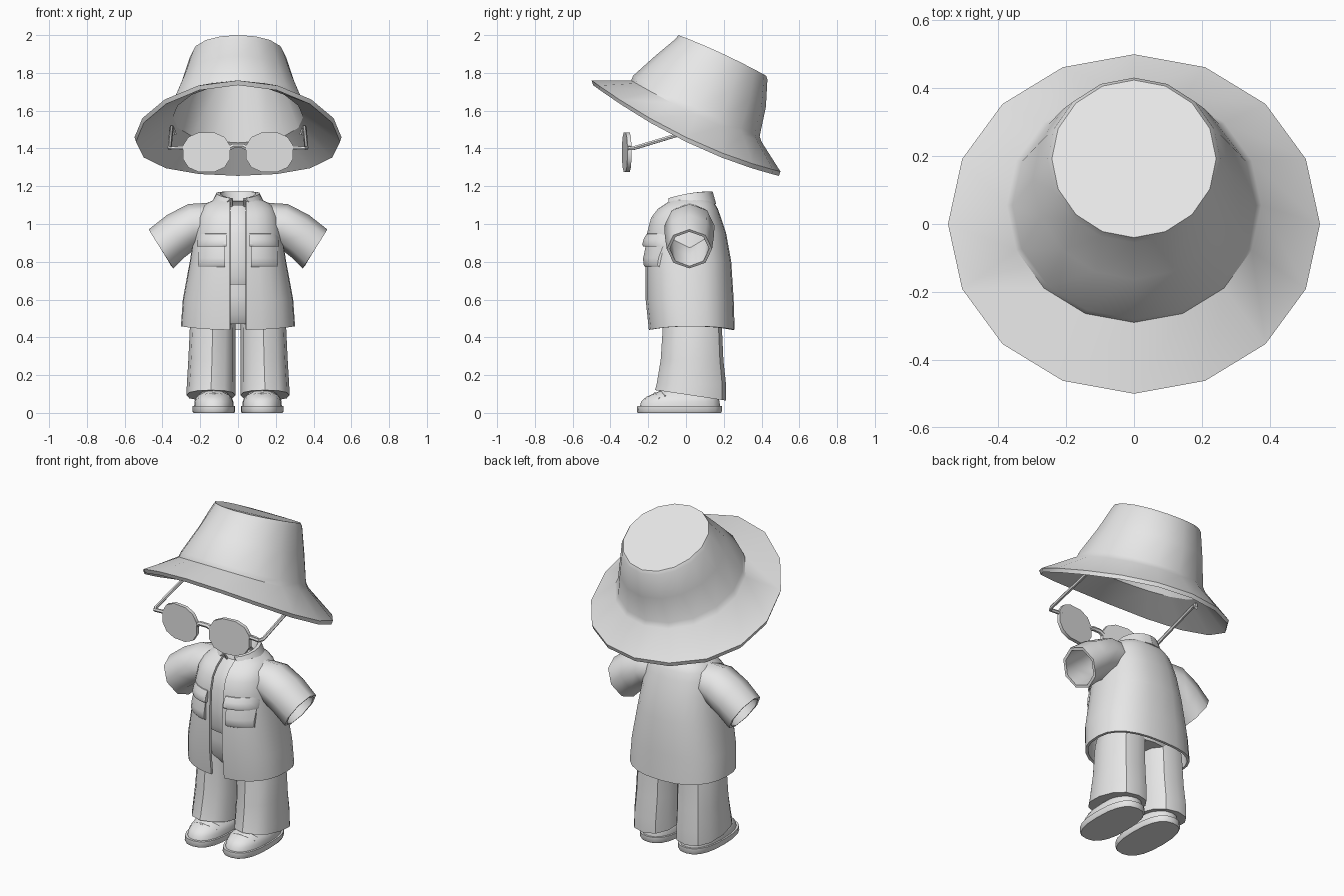
import bpy, bmesh, math

if "Cube" in bpy.data.objects:
    bpy.data.objects.remove(bpy.data.objects["Cube"])

grey = bpy.data.materials.new("light_grey")
grey.diffuse_color = (0.8, 0.8, 0.8, 1)
grey.use_nodes = True
grey.node_tree.nodes["Principled BSDF"].inputs["Base Color"].default_value = grey.diffuse_color
PI = math.pi


def sp(v, p):
    """Signed power, used for rounded-box outlines."""
    return math.copysign(abs(v) ** p, v)


def lerp_rows(rows, z):
    """Interpolate a table of rows keyed by height."""
    for a, b in zip(rows, rows[1:]):
        if a[0] <= z <= b[0]:
            f = (z - a[0]) / (b[0] - a[0])
            return [u + (v - u) * f for u, v in zip(a, b)]
    return rows[0] if z < rows[0][0] else rows[-1]


def oval(z, hx, yf, yb, cx=0, n=16, p=1.0):
    """Flat oval ring; the first point faces the front."""
    cy, ry = (yf + yb) / 2, (yb - yf) / 2
    return [(cx + hx * sp(math.sin(2 * PI * i / n), p),
             cy - ry * sp(math.cos(2 * PI * i / n), p), z) for i in range(n)]


def finish(ob, angle, thick=0, mirror=False):
    """Apply thickness and mirroring, then smooth shading with sharp edges."""
    if thick:
        m = ob.modifiers.new("thickness", 'SOLIDIFY')
        m.thickness, m.offset = thick, 0
    if mirror:
        ob.modifiers.new("mirror", 'MIRROR').use_clip = True
    ob.data.materials.append(grey)
    bpy.ops.object.select_all(action='DESELECT')
    ob.select_set(True)
    bpy.context.view_layer.objects.active = ob
    bpy.ops.object.convert(target='MESH')
    bpy.ops.object.shade_smooth_by_angle(angle=math.radians(angle))


def loft(name, rings, caps=(True, True), closed=True, angle=38, thick=0, mirror=False):
    """Skin a list of equal-length rings."""
    bm = bmesh.new()
    vs = [[bm.verts.new(c) for c in r] for r in rings]
    n = len(rings[0])
    for a, b in zip(vs, vs[1:]):
        for i in range(n if closed else n - 1):
            j = (i + 1) % n
            bm.faces.new((a[i], a[j], b[j], b[i]))
    if caps[0]:
        bm.faces.new(vs[0])
    if caps[1]:
        bm.faces.new(vs[-1])
    bmesh.ops.recalc_face_normals(bm, faces=bm.faces)
    me = bpy.data.meshes.new(name)
    bm.to_mesh(me)
    bm.free()
    ob = bpy.data.objects.new(name, me)
    bpy.context.collection.objects.link(ob)
    finish(ob, angle, thick, mirror)


def tube(name, pts, r, mirror=False):
    """Thin rod along a path."""
    cu = bpy.data.curves.new(name, 'CURVE')
    cu.dimensions, cu.bevel_depth, cu.bevel_resolution = '3D', r, 1
    cu.use_fill_caps = True
    s = cu.splines.new('POLY')
    s.points.add(len(pts) - 1)
    for q, c in zip(s.points, pts):
        q.co = (*c, 1)
    ob = bpy.data.objects.new(name, cu)
    bpy.context.collection.objects.link(ob)
    bpy.ops.object.select_all(action='DESELECT')
    ob.select_set(True)
    bpy.context.view_layer.objects.active = ob
    bpy.ops.object.convert(target='MESH')
    ob = bpy.context.object
    ob.data.materials.clear()
    finish(ob, 50, 0, mirror)


# Bucket hat: tilted rings from inner crown, around the rim, up to the top
def hat_ring(cy, rx, ry, zf, zb, droop):
    out = []
    for i in range(16):
        t = 2 * PI * i / 16
        s, c = math.sin(t), math.cos(t)
        out.append((rx * s, cy - ry * c, zf + (zb - zf) * (1 - c) / 2 - droop * s * s))
    return out


loft("hat", [hat_ring(*r) for r in (
    (.19, .225, .21, 1.95, 1.755, 0),
    (.055, .345, .32, 1.74, 1.43, .02),
    (0, .54, .492, 1.735, 1.255, .06),
    (0, .548, .5, 1.76, 1.278, .06),
    (.055, .375, .345, 1.76, 1.435, .02),
    (.055, .358, .335, 1.785, 1.465, .01),
    (.13, .298, .293, 1.89, 1.62, 0),
    (.188, .255, .243, 1.98, 1.765, -.01),
    (.192, .242, .232, 2.0, 1.785, -.01))], angle=32)

# Glasses: lenses, bridge and temples with ear hooks
lens = []
for dy in (-.01, .012):
    ring = []
    for i in range(12):
        t = 2 * PI * (i + .5) / 12
        x = .167 + .129 * sp(math.cos(t), .85)
        ring.append((x, -.33 + dy + .03 * (x - .035) / .26, 1.38 + .108 * sp(math.sin(t), .85)))
    lens.append(ring)
loft("lens", lens, mirror=True)
tube("glasses_bridge", [(-.05, -.325, 1.4), (-.025, -.325, 1.413), (.025, -.325, 1.413), (.05, -.325, 1.4)], .014)
tube("glasses_temple", [(.27, -.3, 1.405), (.35, -.3, 1.4), (.362, -.275, 1.402), (.352, .09, 1.512),
                        (.345, .12, 1.505), (.335, .135, 1.475)], .011, True)

# Open shirt body: height, half width, front, back
BODY = [(.44, .295, -.19, .25), (.6, .285, -.207, .245), (.8, .248, -.208, .232), (.95, .225, -.2, .205),
        (1.03, .21, -.18, .178), (1.075, .19, -.145, .163), (1.105, .16, -.1, .145), (1.135, .095, -.065, .115)]
P = .82
shell = []
for k, (z, rx, yf, yb) in enumerate(BODY):
    t0 = math.asin((.042 / rx) ** (1 / P))
    ring = []
    for i in range(25):
        t = t0 + (2 * PI - 2 * t0) * i / 24
        lift = .018 * math.sin(t) ** 2 if k == 0 else 0
        ring.append((rx * sp(math.sin(t), P), (yf + yb) / 2 - (yb - yf) / 2 * sp(math.cos(t), P), z + lift))
    shell.append(ring)
loft("shirt_body", shell, (False, False), closed=False, thick=.015)


def body_y(x, z):
    """Front surface of the shirt."""
    _, rx, yf, yb = lerp_rows(BODY, z)
    s = min(1, x / rx) ** (1 / P)
    return (yf + yb) / 2 - (yb - yf) / 2 * math.sqrt(1 - s * s) ** P


# Sleeves: centre x, centre z, lean of the opening, half height, half depth
sleeve = []
for cx, cz, ux, uz, ry in ((.14, 1.005, 0, .1, .1), (.24, .99, .02, .108, .125),
                           (.33, .935, .04, .107, .122), (.408, .868, .06, .097, .112)):
    sleeve.append([(cx + ux * math.cos(t), .018 + ry * math.sin(t), cz + uz * math.cos(t))
                   for t in (2 * PI * i / 8 for i in range(8))])
loft("sleeve", sleeve, (False, False), angle=50, thick=.016, mirror=True)

# Folded collar: inner stand, top fold, outer fall with points in front
collar = []
for rx, ry, zb, zf, end in ((.085, .085, 1.12, 1.09, .35), (.098, .105, 1.168, 1.13, .3),
                            (.112, .118, 1.168, 1.13, .35), (.14, .135, 1.105, 1.085, .62)):
    row = []
    for i in range(9):
        t = PI + (end - PI) * i / 8
        f = ((1 + math.cos(t)) / 2) ** 2
        row.append((rx * math.sin(t), .02 - ry * math.cos(t), zb + (zf - zb) * f))
    collar.append(row)
loft("collar", collar, (False, False), closed=False, thick=.01, mirror=True)


# Chest pockets: a profile swept sideways along the chest
def pocket(name, profile, x0, x1):
    xs = [x0 + (x1 - x0) * i / 6 for i in range(7)]
    loft(name, [[(x, body_y(x, z) - d, z) for z, d in profile] for x in xs], mirror=True)


pocket("pocket_bag", [(.885, -.01), (.885, .014), (.82, .024), (.785, .022), (.772, .012), (.77, -.01)], .07, .212)
pocket("pocket_flap", [(.952, -.01), (.948, .012), (.92, .026), (.892, .032), (.88, .026), (.882, -.01)], .06, .218)

# Undershirt seen through the open front
loft("undershirt", [oval(*r) for r in (
    (.68, .2, -.15, .19), (.72, .205, -.165, .195), (.82, .2, -.168, .19), (.95, .18, -.158, .17),
    (1.04, .14, -.125, .14), (1.1, .085, -.06, .1))])

# Trousers: hips and creased legs
loft("trouser_hips", [oval(*r) for r in (
    (.47, .21, -.09, .18), (.52, .235, -.125, .2), (.62, .225, -.14, .2), (.72, .2, -.14, .19))])
legs = []
for k, (z, cx, hx, yf, yb) in enumerate(((.1, .142, .122, -.14, .195), (.1, .143, .13, -.158, .213),
                                         (.15, .142, .129, -.15, .212), (.28, .138, .125, -.128, .198),
                                         (.45, .134, .121, -.117, .19), (.56, .12, .11, -.11, .185))):
    ring = oval(z, hx, yf, yb, cx, 12, .85)
    if k < 2:
        ring = [(x, y, .097 - .15 * y) for x, y, _ in ring]
    x, y, zz = ring[0]
    ring[0] = (x, y - .006, zz)
    legs.append(ring)
loft("trouser_leg", legs, angle=35, mirror=True)

# Shoes: sole, upper and laces
loft("shoe_sole", [oval(z, hx, yf, yb, .128, 20, .8) for z, hx, yf, yb in (
    (0, .108, -.255, .185), (.008, .113, -.26, .19), (.036, .113, -.258, .19))], mirror=True)
loft("shoe_upper", [oval(z, hx, yf, yb, .128, 20, .85) for z, hx, yf, yb in (
    (.03, .104, -.245, .18), (.06, .103, -.238, .178), (.085, .093, -.21, .17),
    (.102, .075, -.17, .155), (.13, .06, -.11, .13))], angle=50, mirror=True)
for k, (y, z) in enumerate(((-.165, .102), (-.135, .114))):
    tube("shoe_lace_%d" % (k + 1), [(.128 + .08 * a, y + .025 * a * a, z - .028 * a * a)
                                    for a in (-1, -.5, 0, .5, 1)], .007, True)
